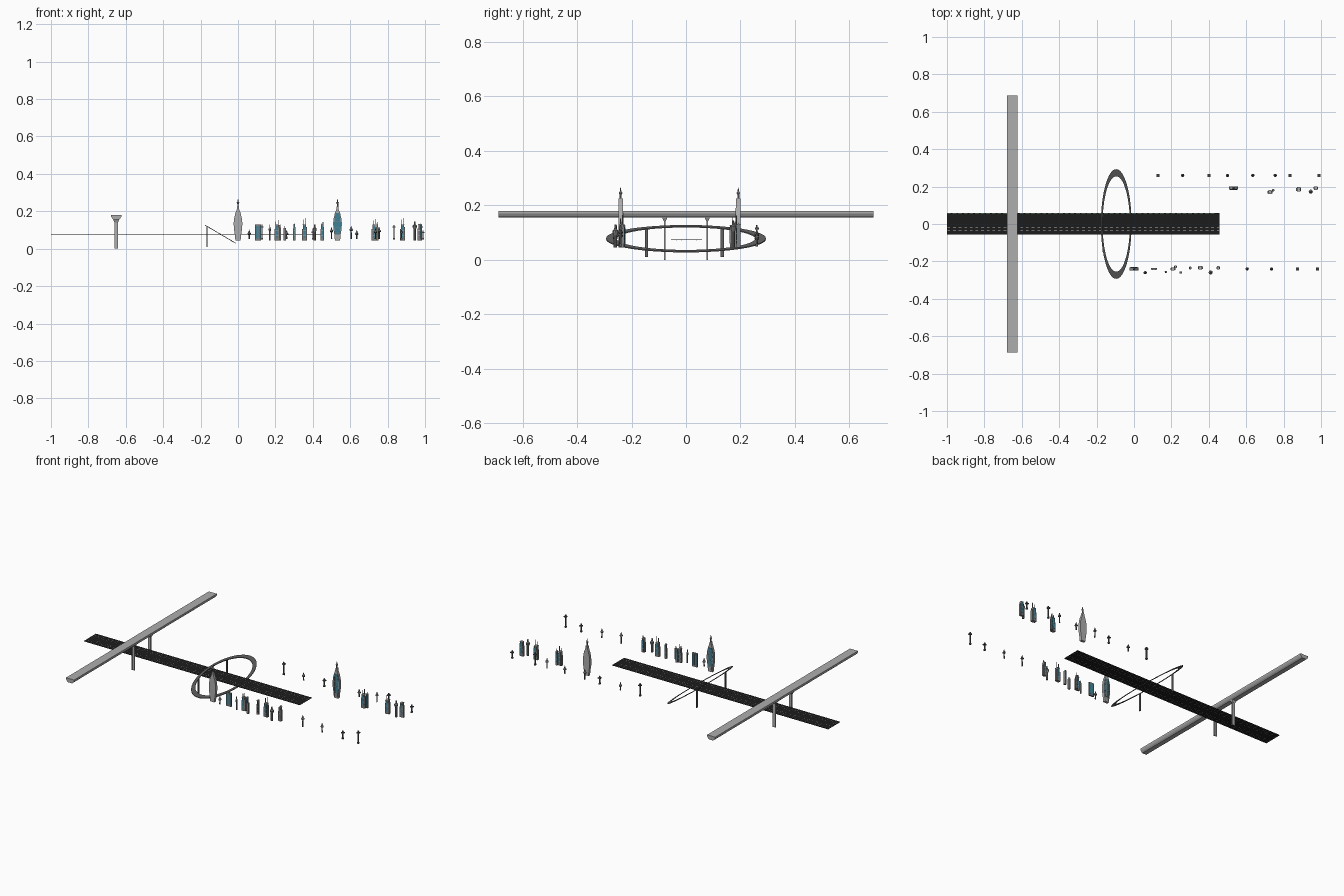
import bpy, bmesh, math
from mathutils import Matrix, Vector

if "Cube" in bpy.data.objects:
    bpy.data.objects.remove(bpy.data.objects["Cube"])

def mat(name, c):
    m = bpy.data.materials.new(name)
    m.diffuse_color = (*c, 1)
    m.use_nodes = True
    m.node_tree.nodes["Principled BSDF"].inputs["Base Color"].default_value = m.diffuse_color
    return m

BLACK = mat("asphalt", (0.012, 0.012, 0.012))
WHITE = mat("paint", (0.7, 0.7, 0.7))
GREEN = mat("edge_paint", (0.25, 0.4, 0.25))
DARK = mat("dark_metal", (0.12, 0.12, 0.12))
GLASS = mat("teal_glass", (0.05, 0.22, 0.3))
GREY = mat("concrete", (0.42, 0.42, 0.42))
MID = mat("mid_grey", (0.22, 0.22, 0.22))

def finish(bm, name, m):
    bmesh.ops.recalc_face_normals(bm, faces=bm.faces)
    me = bpy.data.meshes.new(name)
    bm.to_mesh(me)
    bm.free()
    ob = bpy.data.objects.new(name, me)
    bpy.context.collection.objects.link(ob)
    me.materials.append(m)
    return ob

def boxes(name, m, items):
    """items: (x, y, z, sx, sy, sz), centre and size"""
    bm = bmesh.new()
    for x, y, z, sx, sy, sz in items:
        bmesh.ops.create_cube(bm, size=1, matrix=Matrix.Translation((x, y, z)) @ Matrix.Diagonal((sx, sy, sz, 1)))
    return finish(bm, name, m)

def prism(name, m, pts, axis, a, b):
    """Extrude a profile (u, z) along x or y from a to b"""
    bm = bmesh.new()
    vs = [bm.verts.new((a, u, z) if axis == 'x' else (u, a, z)) for u, z in pts]
    f = bm.faces.new(vs)
    r = bmesh.ops.extrude_face_region(bm, geom=[f])
    d = Vector((b - a, 0, 0)) if axis == 'x' else Vector((0, b - a, 0))
    bmesh.ops.translate(bm, verts=[v for v in r['geom'] if isinstance(v, bmesh.types.BMVert)], vec=d)
    return finish(bm, name, m)

def lathe(name, m, x, y, prof, n=10):
    """Turn a profile of (radius, z) around the vertical at x, y"""
    bm = bmesh.new()
    rings = [[bm.verts.new((x + r * math.cos(2 * math.pi * i / n), y + r * math.sin(2 * math.pi * i / n), z))
              for i in range(n)] for r, z in prof]
    for p, q in zip(rings, rings[1:]):
        for i in range(n):
            bm.faces.new((p[i], p[(i + 1) % n], q[(i + 1) % n], q[i]))
    bm.faces.new(rings[0])
    bm.faces.new(rings[-1])
    return finish(bm, name, m)

# Road with lane markings visible from both sides
boxes("road", BLACK, [(-0.272, 0.002, 0.074, 1.456, 0.115, 0.003)])
dash = [-0.99 + 0.03 * i for i in range(49)]
boxes("lane_dashes", WHITE, [(x, y, 0.074, 0.014, 0.0014, 0.0042)
                             for x in dash if x < 0.45 for y in (-0.036, -0.018, 0.022, 0.04)])
boxes("edge_lines", GREEN, [(x, y, 0.074, 0.02, 0.001, 0.0042) for x in dash if x < 0.44 for y in (-0.051, 0.055)])

# Overpass: long deck on two capped piers
X = -0.651
prism("overpass_deck", GREY, [(X - .027, .179), (X + .027, .179), (X + .027, .171), (X + .022, .162),
      (X + .014, .155), (X - .014, .155), (X - .022, .162), (X - .027, .171)], 'y', -0.688, 0.688)
for s in (-1, 1):
    y = s * 0.078
    boxes("overpass_pier", GREY, [(X, y, 0.075, 0.012, 0.004, 0.15)] +
          [(X + k * 0.0075, y, 0.075, 0.004, 0.007, 0.15) for k in (-1, 1)])
    bm = bmesh.new()
    bmesh.ops.create_cube(bm, size=1, matrix=Matrix.Translation((X, y, 0.149)) @ Matrix.Diagonal((.034, .02, .016, 1)))
    for v in bm.verts:
        if v.co.z < 0.149:
            v.co.x = X + (v.co.x - X) * 0.55
            v.co.y = y + (v.co.y - y) * 0.3
    finish(bm, "pier_cap", GREY)

# Tilted oval ring
bm = bmesh.new()
N = 64
loops = []
for ax, ay, dz in ((.082, .293, .002), (.073, .255, .002), (.073, .255, -.002), (.082, .293, -.002)):
    loops.append([bm.verts.new((-.095 + ax * math.cos(t), ay * math.sin(t), .078 - .59 * ax * math.cos(t) + dz))
                  for t in (2 * math.pi * i / N for i in range(N))])
for k in range(4):
    p, q = loops[k], loops[(k + 1) % 4]
    for i in range(N):
        bm.faces.new((p[i], p[(i + 1) % N], q[(i + 1) % N], q[i]))
finish(bm, "tilted_ring", DARK)
boxes("ring_posts", DARK, [(-0.166, y, 0.064, 0.005, 0.012, 0.108) for y in (-0.145, 0.133)])

# Two bulging towers with spires, glazed on the road side
half = [(.014, .045), (.017, .075), (.0225, .11), (.023, .14), (.02, .165), (.014, .19), (.007, .208), (.004, .225)]
def mirrored(x, pts):
    return [(x + u, z) for u, z in pts] + [(x - u, z) for u, z in reversed(pts)]

for x, y, side in ((0.0, -0.24, 1), (0.532, 0.192, -1)):
    prism("tower_shell", GREY, mirrored(x, half), 'y', y - 0.008, y + 0.008)
    inner = [(u * 0.78, z) for u, z in half[1:-2]]
    prism("tower_glass", GLASS, mirrored(x, inner), 'y', y + side * 0.0075, y + side * 0.0095)
    boxes("tower_ribs", MID, [(x + k * .008, y + side * .0095, .115, .0016, .002, .12) for k in (-1, 1)] +
          [(x, y + side * .0095, z, .032, .002, .003) for z in (.085, .115, .145)])
    lathe("tower_spire", MID, x, y, [(.004, .22), (.004, .24), (.007, .246), (.003, .252), (.001, .266)])

# Small office blocks: core, side wings, glazing and roof masts
def block(x, y, w, d, top, side, masts=True):
    z0 = 0.045
    body = 0.128 if top > 0.14 else top - 0.004
    h = body - z0
    boxes("block_body", MID, [(x, y, z0 + h / 2, w * .6, d, h)] +
          [(x + k * w * .37, y, z0 + h * (.42 if k > 0 else .36), w * .26, d * .8, h * (.84 if k > 0 else .72))
           for k in (-1, 1)])
    boxes("block_glass", GLASS, [(x, y + s * d / 2, z0 + h * .55, w * .42, .0025, h * .75) for s in (-1, 1)])
    boxes("block_bands", GREY, [(x, y, z0 + h * f, w * .64, d * 1.2, .003) for f in (.3, .6, .99)])
    if masts:
        boxes("block_masts", MID, [(x + k * w * .22, y, (body + top - j) / 2, .003, .003, top - j - body)
                                   for k, j in ((-1, .008), (1, 0))])

for x, y, w, d, top in ((0.208, -0.24, .028, .014, .153), (0.222, -0.229, .014, .012, .13),
                        (0.30, -0.235, .013, .014, .135), (0.355, -0.234, .028, .017, .165),
                        (0.45, -0.235, .02, .016, .142), (0.728, 0.17, .026, .018, .158),
                        (0.745, 0.18, .014, .012, .142), (0.88, 0.185, .028, .02, .163),
                        (0.972, 0.192, .026, .015, .136)):
    block(x, y, w, d, top, 1 if y < 0 else -1)

# Broad glazed slab
boxes("slab_block", MID, [(0.107, -0.24, 0.0865, 0.034, 0.009, 0.083)])
boxes("slab_glass", GLASS, [(0.107 + k * .008, -0.24, 0.088, 0.012, 0.011, 0.066) for k in (-1, 1)])

# Slim round and square pillars among the blocks
for x, y, top, r in ((0.17, -0.256, .128, .006), (0.41, -0.259, .13, .011), (0.945, 0.173, .145, .011)):
    lathe("round_pillar", MID, x, y, [(r * .6, .045), (r * .6, top - .04), (r, top - .03), (r, top - .022),
                                      (r * .45, top - .016), (r * .3, top)])
boxes("square_pillar", MID, [(0.25, -0.26, 0.078, 0.011, 0.011, 0.066), (0.25, -0.26, 0.115, 0.004, 0.004, 0.014)])

# Wayside posts: mushroom caps, and taller ones with a flat head
for x, y, top in ((0.06, -0.26, .102), (0.605, -0.24, .122), (0.735, -0.24, .11), (0.26, 0.26, .1),
                  (0.50, 0.26, .115), (0.635, 0.26, .1), (0.755, 0.26, .115)):
    lathe("capped_post", DARK, x, y, [(.004, .052), (.003, top - .028), (.009, top - .024), (.009, top - .02),
                                      (.004, top - .012), (.001, top)])
for x, y, top in ((0.98, -0.24, .128), (0.875, -0.24, .1), (0.128, 0.26, .128), (0.40, 0.26, .1),
                  (0.835, 0.26, .127), (0.99, 0.26, .098)):
    boxes("flat_head_post", DARK, [(x, y, (.05 + top) / 2, .006, .006, top - .05),
                                   (x, y, top - .012, .016, .015, .006), (x, y, .054, .01, .01, .008)])
